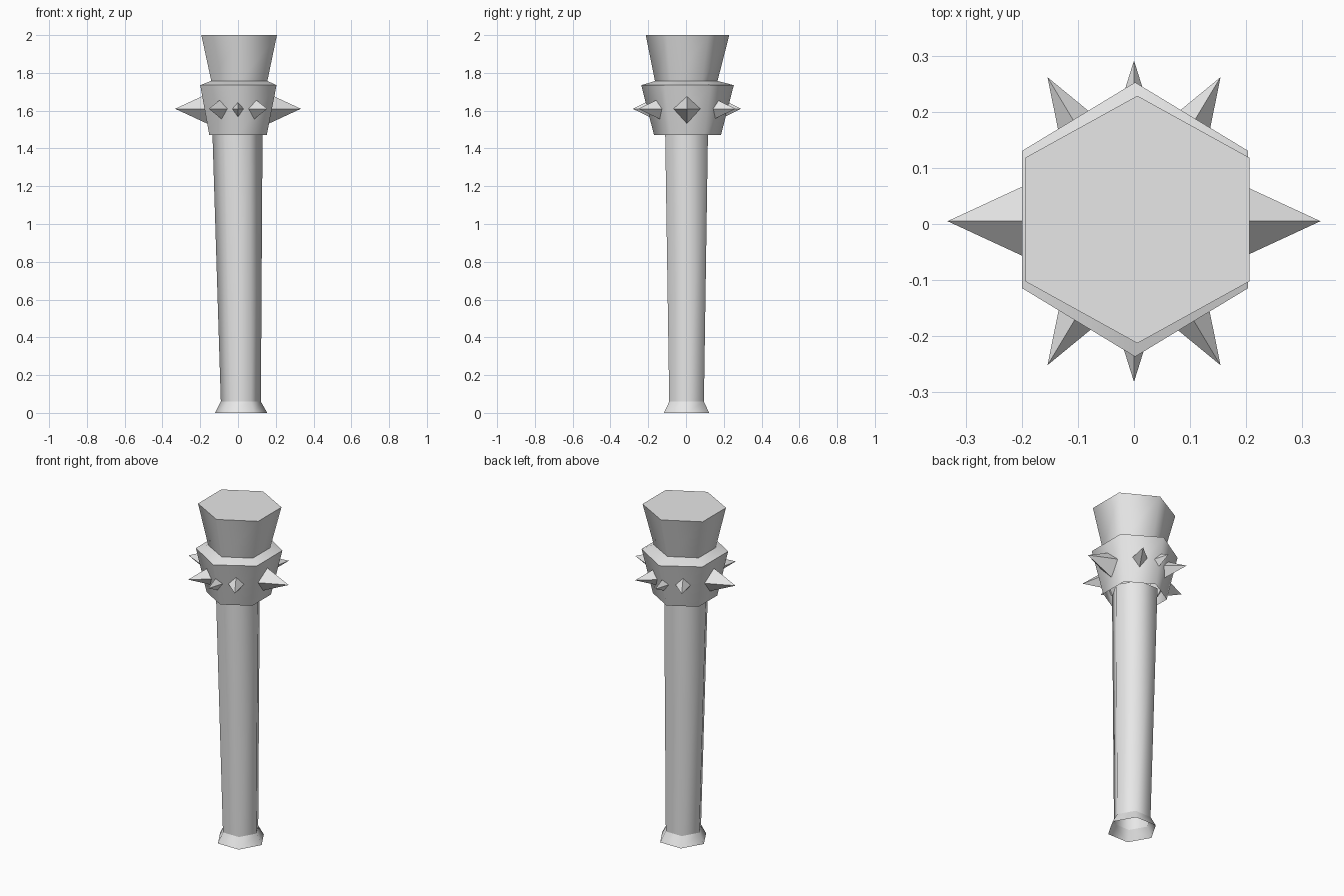
import bpy, bmesh, math
from mathutils import Vector, Matrix

cube = bpy.data.objects.get("Cube")
if cube:
    bpy.data.objects.remove(cube, do_unlink=True)

grey = bpy.data.materials.new("plain_grey")
grey.use_nodes = True
colour = (0.8, 0.8, 0.8, 1)
grey.diffuse_color = colour
grey.node_tree.nodes["Principled BSDF"].inputs["Base Color"].default_value = colour


def finish(name, bm, smooth):
    bmesh.ops.recalc_face_normals(bm, faces=bm.faces)
    mesh = bpy.data.meshes.new(name)
    bm.to_mesh(mesh)
    bm.free()
    mesh.materials.append(grey)
    obj = bpy.data.objects.new(name, mesh)
    bpy.context.collection.objects.link(obj)
    if smooth:
        bpy.ops.object.select_all(action='DESELECT')
        obj.select_set(True)
        bpy.context.view_layer.objects.active = obj
        bpy.ops.object.shade_smooth_by_angle(angle=math.radians(64))
    return obj


def hex_loft(name, rings, turn, cap_top=False):
    """Six-sided loft; each ring is (centre x, centre y, z, radius x, radius y)."""
    bm = bmesh.new()
    loops = []
    for cx, cy, z, rx, ry in rings:
        angles = [turn + i * math.pi / 3 for i in range(6)]
        loops.append([bm.verts.new((cx + rx * math.cos(a), cy + ry * math.sin(a), z))
                      for a in angles])
    for low, high in zip(loops, loops[1:]):
        for i in range(6):
            j = (i + 1) % 6
            bm.faces.new((low[i], low[j], high[j], high[i]))
    if cap_top:
        bm.faces.new(loops[-1])
    return finish(name, bm, True)


def spike(name, degrees, base, tip, half_width, half_height):
    """Diamond-based pyramid pointing outwards from the collar."""
    bm = bmesh.new()
    corners = [bm.verts.new(p) for p in ((base, half_width, 0), (base, 0, half_height),
                                         (base, -half_width, 0), (base, 0, -half_height))]
    point = bm.verts.new((tip, 0, 0))
    for i in range(4):
        bm.faces.new((corners[i], corners[(i + 1) % 4], point))
    bm.faces.new(corners)
    place = Matrix.Translation(Vector((0, 0.005, 1.61)))
    bm.transform(place @ Matrix.Rotation(math.radians(degrees), 4, 'Z'))
    return finish(name, bm, False)


# Handle: flared foot and long hollow shaft, corners pointing sideways
hex_loft("foot", [(0.017, 0.003, 0, 0.138, 0.138),
                  (0.015, 0.003, 0.06, 0.106, 0.106)], 0)
hex_loft("shaft", [(0.015, 0.003, 0.06, 0.106, 0.106),
                   (-0.003, 0.003, 1.5, 0.133, 0.131)], 0)

# Collar and head: corners pointing to the front and back
flat = 1 / math.cos(math.pi / 6)
corner = math.pi / 6
hex_loft("collar", [(0, 0.008, 1.47, 0.152 * flat, 0.177),
                    (0.002, 0.008, 1.735, 0.202 * flat, 0.245),
                    (0.006, 0.002, 1.757, 0.15 * flat, 0.166)], corner)
hex_loft("head", [(0.007, 0.001, 1.75, 0.147 * flat, 0.164),
                  (0.006, 0.008, 2, 0.2 * flat, 0.221)], corner, cap_top=True)

# Spikes: large at the sides, slim on the front and back corners, medium between
for side, angle in (("left", 0), ("right", 180)):
    spike(side + "_spike", angle, 0.16, 0.333, 0.08, 0.08)
for side, angle in (("back", 90), ("front", 270)):
    spike(side + "_spike", angle, 0.185, 0.287, 0.032, 0.05)
for side, angle in (("back_left", 59), ("back_right", 121),
                    ("front_right", 239), ("front_left", 301)):
    spike(side + "_spike", angle, 0.165, 0.3, 0.048, 0.056)
